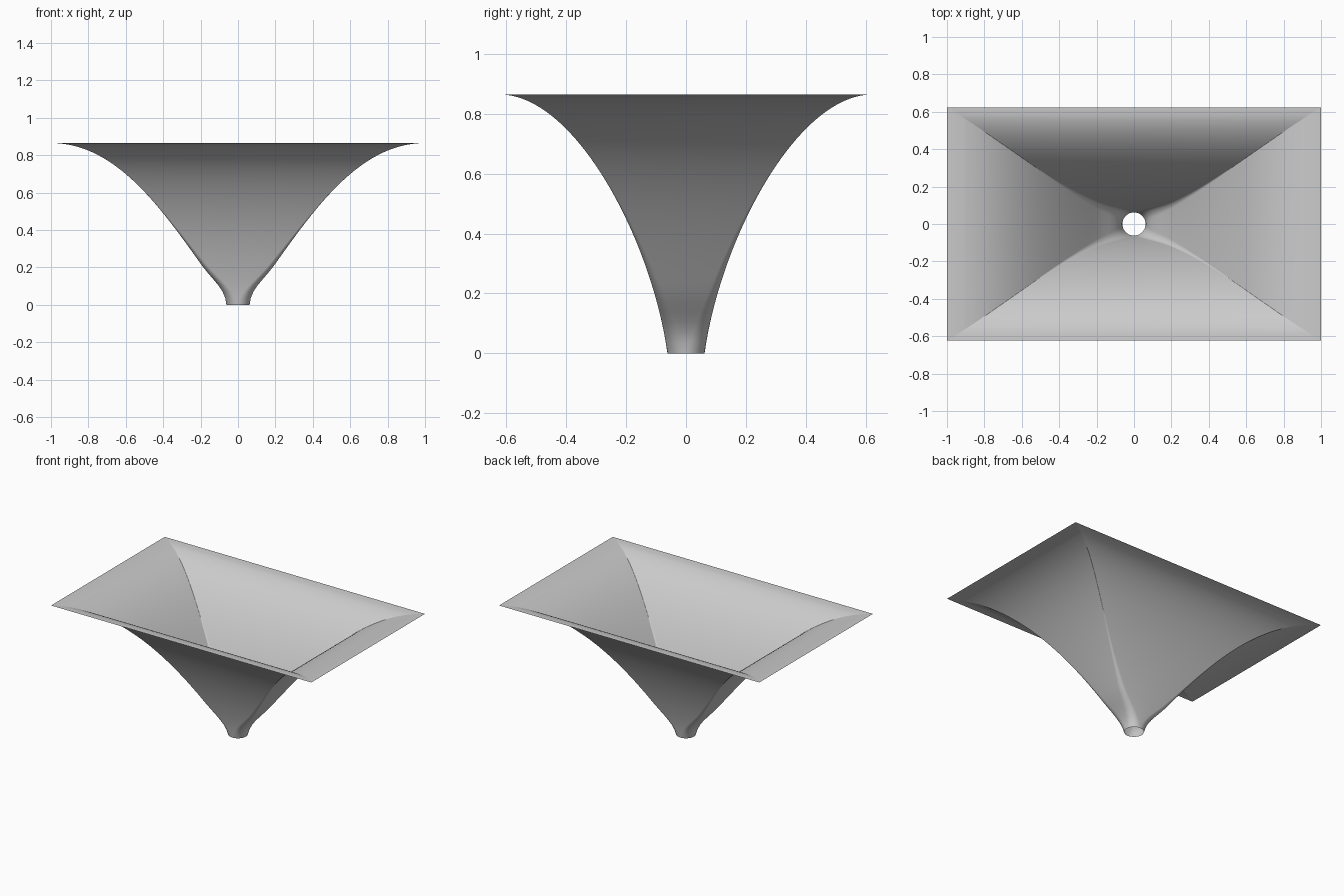
import bpy, bmesh, math

cube = bpy.data.objects.get("Cube")
if cube:
    bpy.data.objects.remove(cube, do_unlink=True)

HEIGHT = .865
THROAT = .062   # throat radius
RINGS = 48
CORNER = 8      # segments in each rounded corner

# Wall profiles as Bezier pieces of (half size, height)
SIDE_WALL = [[(.062, 0), (.068, .09), (.135, .128), (.2, .22)],
             [(.2, .22), (.42, .53), (.66, HEIGHT), (1, HEIGHT)]]
FRONT_WALL = [[(.062, 0), (.115, .38), (.37, HEIGHT), (.624, HEIGHT)]]


def bezier(piece, t, axis):
    a, b, c, d = (p[axis] for p in piece)
    s = 1 - t
    return a * s**3 + 3 * b * s * s * t + 3 * c * s * t * t + d * t**3


def half_size(profile, z):
    """Half size of a wall profile at height z, found by bisection."""
    piece = next((p for p in profile if z < p[-1][1]), None)
    if piece is None:
        return profile[-1][-1][0]
    low, high = 0, 1
    for _ in range(40):
        mid = (low + high) / 2
        if bezier(piece, mid, 1) < z:
            low = mid
        else:
            high = mid
    return bezier(piece, low, 0)


def section(u):
    """Rounded rectangle whose corners sharpen from a circle to a right angle."""
    z = u * HEIGHT
    half_x, half_y = half_size(SIDE_WALL, z), half_size(FRONT_WALL, z)
    radius = THROAT * (1 - u) ** 2.5
    ring = []
    for quarter in range(4):
        sx = 1 if quarter in (0, 3) else -1
        sy = 1 if quarter < 2 else -1
        for i in range(CORNER + 1):
            a = (quarter + i / CORNER) * math.pi / 2
            ring.append((sx * (half_x - radius) + radius * math.cos(a),
                         sy * (half_y - radius) + radius * math.sin(a), z))
    return ring


# Horn wall: an open sheet lofted through the sections, packed closer near the lip
bm = bmesh.new()
rings = [[bm.verts.new(co) for co in section(1 - (1 - i / RINGS) ** 2)]
         for i in range(RINGS + 1)]
for low, high in zip(rings, rings[1:]):
    for i in range(len(low)):
        j = (i + 1) % len(low)
        bm.faces.new((low[i], low[j], high[j], high[i]))
bmesh.ops.remove_doubles(bm, verts=rings[0] + rings[-1], dist=0.00001)
mesh = bpy.data.meshes.new("horn_flare")
bm.to_mesh(mesh)
bm.free()
horn = bpy.data.objects.new("horn_flare", mesh)
bpy.context.collection.objects.link(horn)

# Plain grey finish
grey = bpy.data.materials.new("light_grey")
grey.use_nodes = True
colour = (.6, .6, .6, 1)
grey.diffuse_color = colour
grey.node_tree.nodes["Principled BSDF"].inputs["Base Color"].default_value = colour
mesh.materials.append(grey)

bpy.ops.object.select_all(action="DESELECT")
horn.select_set(True)
bpy.context.view_layer.objects.active = horn
bpy.ops.object.shade_smooth_by_angle(angle=math.radians(40))
